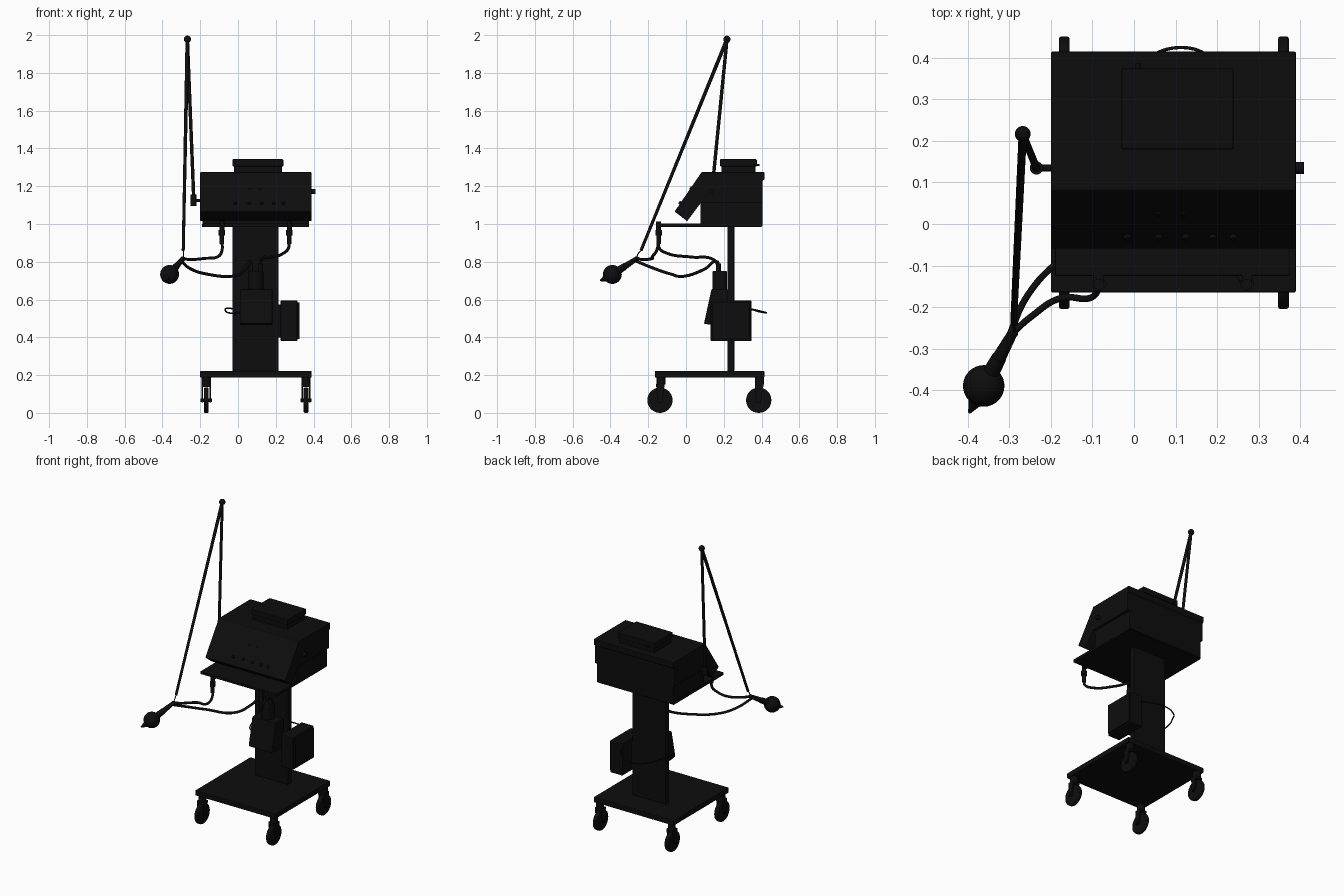
import bpy, bmesh, math
from mathutils import Vector

MAT = bpy.data.materials.new("black_finish")
MAT.diffuse_color = (0.004, 0.004, 0.004, 1)


def finish(name, bm, smooth=False, bevel=0):
    bmesh.ops.recalc_face_normals(bm, faces=bm.faces)
    me = bpy.data.meshes.new(name)
    bm.to_mesh(me)
    bm.free()
    ob = bpy.data.objects.new(name, me)
    bpy.context.collection.objects.link(ob)
    me.materials.append(MAT)
    if bevel:
        m = ob.modifiers.new("bevel", 'BEVEL')
        m.width, m.segments, m.limit_method = bevel, 2, 'ANGLE'
    if smooth:
        bpy.ops.object.select_all(action='DESELECT')
        bpy.context.view_layer.objects.active = ob
        ob.select_set(True)
        bpy.ops.object.shade_smooth_by_angle(angle=math.radians(40))
    return ob


def box(name, x, y, z, bevel=0.0):
    bm = bmesh.new()
    bmesh.ops.create_cube(bm, size=1)
    for v in bm.verts:
        v.co = [(r[0] + r[1]) / 2 + c * (r[1] - r[0]) for r, c in zip((x, y, z), v.co)]
    return finish(name, bm, bevel=bevel)


def prism(name, profile, x0, x1, bevel=0):
    # closed (y, z) profile extruded along x
    bm = bmesh.new()
    f = bm.faces.new([bm.verts.new((x0, y, z)) for y, z in profile])
    ext = bmesh.ops.extrude_face_region(bm, geom=[f])['geom']
    bmesh.ops.translate(bm, vec=(x1 - x0, 0, 0), verts=[g for g in ext if isinstance(g, bmesh.types.BMVert)])
    return finish(name, bm, bevel=bevel)


def rod(name, a, b, r1, r2=None, seg=20, bevel=0):
    a, b = Vector(a), Vector(b)
    bm = bmesh.new()
    bmesh.ops.create_cone(bm, cap_ends=True, segments=seg, radius1=r1,
                          radius2=r1 if r2 is None else r2, depth=(b - a).length)
    q = (b - a).to_track_quat('Z', 'Y')
    for v in bm.verts:
        v.co = q @ v.co + (a + b) / 2
    return finish(name, bm, True, bevel)


def ball(name, c, r):
    bm = bmesh.new()
    bmesh.ops.create_uvsphere(bm, u_segments=32, v_segments=18, radius=r)
    bmesh.ops.translate(bm, vec=c, verts=bm.verts)
    return finish(name, bm, True)


def tube(name, pts, r):
    cu = bpy.data.curves.new(name, 'CURVE')
    cu.dimensions, cu.bevel_depth, cu.bevel_resolution = '3D', r, 3
    cu.use_fill_caps, cu.resolution_u = True, 8
    s = cu.splines.new('BEZIER')
    s.bezier_points.add(len(pts) - 1)
    for p, co in zip(s.bezier_points, pts):
        p.co = co
        p.handle_left_type = p.handle_right_type = 'AUTO'
    cu.materials.append(MAT)
    ob = bpy.data.objects.new(name, cu)
    bpy.context.collection.objects.link(ob)
    return ob


# Wheeled base and column
box("base_plate", (-0.20, 0.39), (-0.165, 0.415), (0.187, 0.222), 0.004)
box("column", (-0.03, 0.215), (0.22, 0.256), (0.222, 0.985), 0.003)

# Casters
for x in (-0.168, 0.36):
    for y in (-0.138, 0.385):
        rod("caster_wheel", (x - 0.013, y, 0.067), (x + 0.013, y, 0.067), 0.067, seg=32, bevel=0.006)
        rod("caster_axle", (x - 0.03, y, 0.067), (x + 0.03, y, 0.067), 0.01)
        rod("caster_stem", (x, y + 0.005, 0.15), (x, y + 0.005, 0.19), 0.024)
        box("caster_bridge", (x - 0.025, x + 0.025), (y - 0.02, y + 0.025), (0.136, 0.152))
        for s in (-1, 1):
            cx = x + s * 0.021
            prism("caster_fork", [(y - 0.012, 0.055), (y + 0.012, 0.055), (y + 0.025, 0.15), (y - 0.02, 0.15)],
                  cx - 0.004, cx + 0.004)

# Shelf and main cabinet
box("shelf", (-0.19, 0.375), (-0.125, 0.40), (0.983, 1.002), 0.003)
box("cabinet_lower", (-0.187, 0.375), (0.077, 0.405), (0.988, 1.12), 0.003)
prism("cabinet_hood", [(-0.06, 1.066), (0.006, 1.015), (0.077, 1.11), (0.405, 1.11), (0.405, 1.23),
                       (0.415, 1.235), (0.415, 1.274), (0.082, 1.274)], -0.20, 0.39, 0.003)

# Sloped control panel with knobs and lamps
N = Vector((0, -0.826, 0.564))


def on_panel(x, z, out=0):
    t = (1.274 - z) / 0.208
    return Vector((x, 0.082 - 0.142 * t, z)) + N * out


for x in (-0.015, 0.06, 0.125, 0.19, 0.24):
    rod("panel_knob", on_panel(x, 1.11, -0.003), on_panel(x, 1.11, 0.009), 0.010, 0.008)
for x in (0.06, 0.12):
    rod("panel_lamp", on_panel(x, 1.19, -0.003), on_panel(x, 1.19, 0.004), 0.008)

# Top unit and side fitting
box("top_unit_lower", (-0.022, 0.232), (0.188, 0.368), (1.27, 1.31), 0.003)
box("top_unit_lid", (-0.03, 0.24), (0.18, 0.375), (1.305, 1.343), 0.004)
rod("top_unit_plug", (0.01, 0.37, 1.312), (0.01, 0.388, 1.312), 0.006)
rod("side_fitting", (0.385, 0.135, 1.172), (0.41, 0.135, 1.172), 0.014)

# Shelf outlet connectors
for x in (-0.085, 0.272):
    box("outlet_bracket", (x - 0.012, x + 0.012), (-0.152, -0.11), (0.985, 1.002))
    rod("outlet_upper", (x, -0.145, 0.965), (x, -0.145, 1.012), 0.013)
    rod("outlet_collar", (x, -0.145, 0.938), (x, -0.145, 0.968), 0.017)
    rod("outlet_nozzle", (x, -0.145, 0.895), (x, -0.145, 0.94), 0.012)

# Humidifier on column front
prism("humidifier_body", [(0.22, 0.655), (0.135, 0.655), (0.095, 0.472), (0.14, 0.465), (0.22, 0.465)],
      0.01, 0.182, 0.004)
rod("humidifier_chamber", (0.095, 0.178, 0.65), (0.095, 0.178, 0.75), 0.039, seg=32, bevel=0.004)
for x in (0.068, 0.118):
    rod("chamber_port", (x, 0.172, 0.745), (x, 0.172, 0.79), 0.012)

# Side compressor box
box("side_box", (0.225, 0.315), (0.13, 0.348), (0.38, 0.595), 0.006)
box("side_box_cover", (0.31, 0.325), (0.14, 0.338), (0.39, 0.585), 0.003)
box("side_box_bracket", (0.205, 0.235), (0.222, 0.254), (0.40, 0.575))
tube("power_cable", [(0.24, 0.345, 0.55), (0.20, 0.39, 0.54), (0.12, 0.425, 0.53), (0.02, 0.39, 0.535),
                     (-0.05, 0.30, 0.555), (-0.068, 0.24, 0.545), (-0.05, 0.20, 0.53), (0.015, 0.19, 0.53)], 0.004)

# Jointed support arm
TOP, END = (-0.268, 0.217, 1.978), (-0.29, -0.238, 0.86)
rod("arm_mount", (-0.235, 0.135, 1.125), (-0.195, 0.135, 1.125), 0.008)
rod("arm_clamp", (-0.235, 0.135, 1.095), (-0.235, 0.135, 1.155), 0.016)
rod("arm_lower", (-0.235, 0.135, 1.15), TOP, 0.009)
rod("arm_upper", TOP, END, 0.010, 0.008)
ball("arm_joint", TOP, 0.019)
Y = (-0.292, -0.262, 0.816)
tube("arm_hanger", [END, (-0.288, -0.255, 0.84), Y], 0.003)

# Breathing tubes
ball("tube_junction", Y, 0.013)
tube("tube_inspiratory", [Y, (-0.25, -0.225, 0.812), (-0.175, -0.178, 0.818), (-0.105, -0.178, 0.828),
                          (-0.085, -0.155, 0.86), (-0.085, -0.145, 0.91)], 0.008)
tube("tube_expiratory", [(-0.305, -0.28, 0.81), (-0.255, -0.17, 0.765), (-0.18, -0.09, 0.738), (-0.02, 0.0, 0.725),
                         (0.04, 0.10, 0.762), (0.066, 0.165, 0.80), (0.068, 0.172, 0.78)], 0.008)
tube("tube_humidifier", [(0.272, -0.145, 0.91), (0.268, -0.143, 0.875), (0.24, -0.10, 0.845), (0.17, 0.03, 0.825),
                         (0.125, 0.145, 0.812), (0.118, 0.172, 0.78)], 0.008)

# Mask with connector and nose tip
M = Vector((-0.362, -0.39, 0.733))
rod("mask_connector", (-0.335, -0.34, 0.765), Y, 0.018, 0.012)
rod("mask_collar", M, (-0.325, -0.322, 0.777), 0.022, 0.018)
ball("mask_bulb", M, 0.05)
rod("mask_tip", (-0.374, -0.412, 0.718), (-0.397, -0.455, 0.70), 0.026, 0.003)
